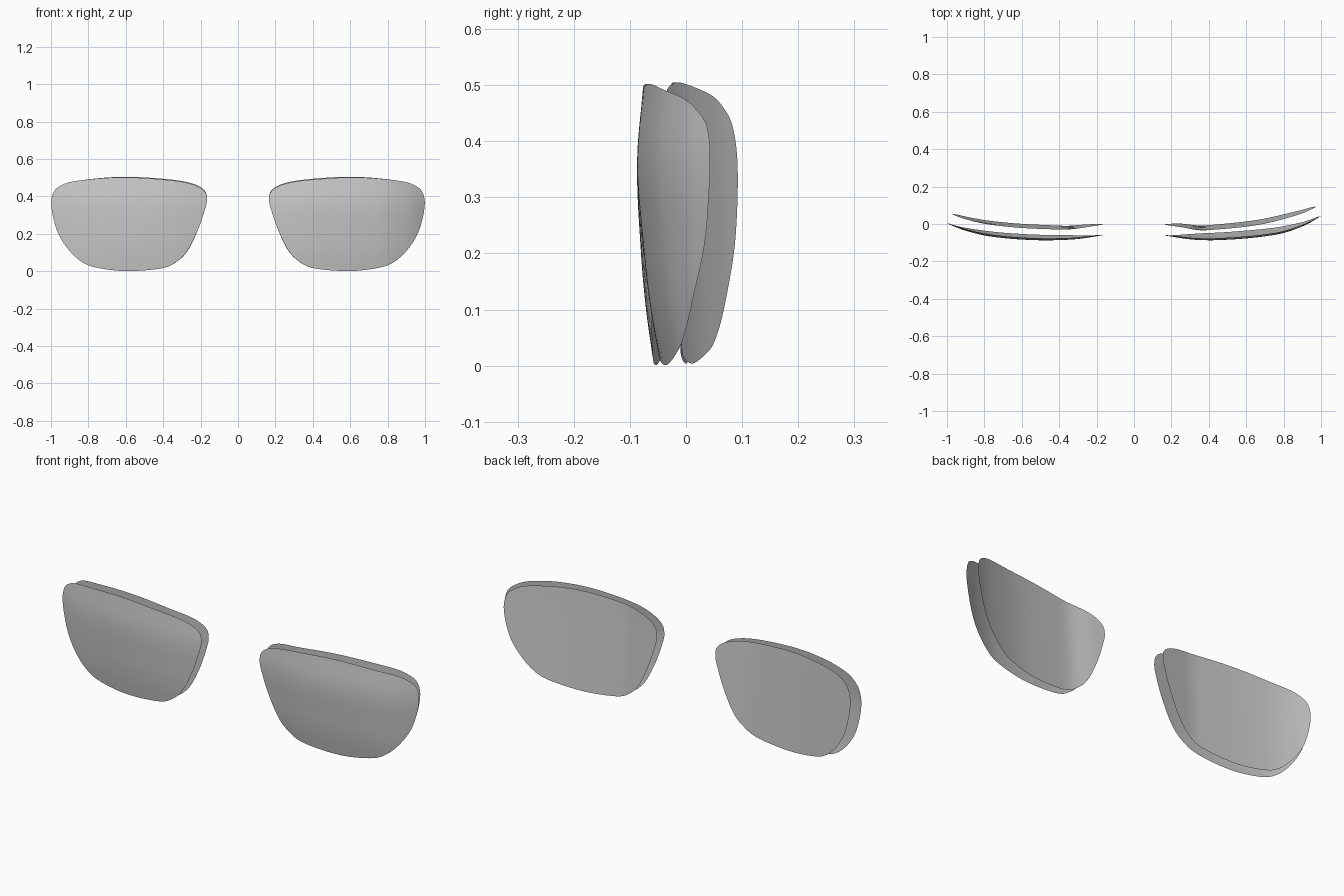
import bpy, bmesh

if "Cube" in bpy.data.objects:
    bpy.data.objects.remove(bpy.data.objects["Cube"])

def spline(p0, p1, p2, p3, t):
    return 0.5 * (2*p1 + (p2-p0)*t + (2*p0-5*p1+4*p2-p3)*t*t + (3*p1-p0-3*p2+p3)*t**3)

def sample(xs, ys, x):
    """Smooth lookup (Hermite) in a small table, extended linearly at the ends."""
    n = len(xs)
    i = 0
    while i < n - 2 and x > xs[i + 1]:
        i += 1
    def slope(k):
        a, b = max(k-1, 0), min(k+1, n-1)
        return (ys[b]-ys[a]) / (xs[b]-xs[a])
    if x < xs[0]:
        return ys[0] + slope(0)*(x-xs[0])
    if x > xs[-1]:
        return ys[-1] + slope(n-1)*(x-xs[-1])
    h = xs[i+1]-xs[i]
    t = (x-xs[i])/h
    return ((2*t**3-3*t*t+1)*ys[i] + (t**3-2*t*t+t)*h*slope(i)
            + (3*t*t-2*t**3)*ys[i+1] + (t**3-t*t)*h*slope(i+1))

# Lens outline seen from the front (x, z)
OUTLINE = [(.166, .38), (.18, .43), (.25, .467), (.385, .489), (.63, .502), (.87, .482),
           (.96, .45), (.993, .405), (.996, .33), (.965, .21), (.91, .12), (.84, .053),
           (.76, .02), (.6, .001), (.41, .015), (.33, .05), (.27, .11), (.215, .22), (.18, .32)]
CENTRE = (.6, .28)

def outline_points(steps=6):
    n = len(OUTLINE)
    pts = []
    for i in range(n):
        p = [OUTLINE[(i+k) % n] for k in (-1, 0, 1, 2)]
        for s in range(steps):
            pts.append(tuple(spline(p[0][a], p[1][a], p[2][a], p[3][a], s/steps) for a in (0, 1)))
    return pts

def lens(name, side, xs, ys, zs, sag, x_scale=1, z_shift=0, rings=18):
    """Open curved sheet: concentric rings of the outline, pushed to depth(x) + sag(z)."""
    bm = bmesh.new()
    edge = [(.166 + (x-.166)*x_scale, z + z_shift) for x, z in outline_points()]

    def vert(x, z):
        return bm.verts.new((side*x, sample(xs, ys, x) + sample(zs, sag, z), z))

    loops = []
    for r in range(1, rings+1):
        f = r/rings
        loops.append([vert(CENTRE[0]+(x-CENTRE[0])*f, CENTRE[1]+(z-CENTRE[1])*f) for x, z in edge])
    mid = vert(*CENTRE)
    n = len(edge)
    for i in range(n):
        j = (i+1) % n
        bm.faces.new((mid, loops[0][i], loops[0][j]))
        for a, b in zip(loops, loops[1:]):
            bm.faces.new((a[i], b[i], b[j], a[j]))
    # normals face the front
    bm.normal_update()
    for f in bm.faces:
        if f.normal.y > 0:
            f.normal_flip()
        f.smooth = True
    me = bpy.data.meshes.new(name)
    bm.to_mesh(me)
    bm.free()
    ob = bpy.data.objects.new(name, me)
    bpy.context.collection.objects.link(ob)
    return ob

XF = [.166, .3, .4, .5, .6, .7, .8, .9, .95, 1]
XB = [.166, .25, .35, .45, .6, .7, .8, .9, .97]
ZF = [0, .1, .2, .36, .5]
ZB = [0, .42, .5]

# Front lenses, bulging in both directions
lens("right_front_lens", 1, XF,
     [-.062, -.082, -.087, -.084, -.077, -.066, -.048, -.013, .012, .044],
     ZF, [.042, .024, .012, 0, .011])
lens("left_front_lens", -1, XF,
     [-.06, -.08, -.086, -.087, -.083, -.075, -.061, -.036, -.018, .004],
     ZF, [.03, .016, .007, 0, .011])

# Back lenses, curved mostly sideways and tilted slightly
lens("right_back_lens", 1, XB,
     [-.004, -.014, -.03, -.025, -.01, .006, .03, .06, .088],
     ZB, [.024, 0, -.004], .967, .003)
lens("left_back_lens", -1, XB,
     [-.002, -.014, -.026, -.024, -.017, -.008, .005, .028, .05],
     ZB, [.018, 0, -.004], .967, .003)
